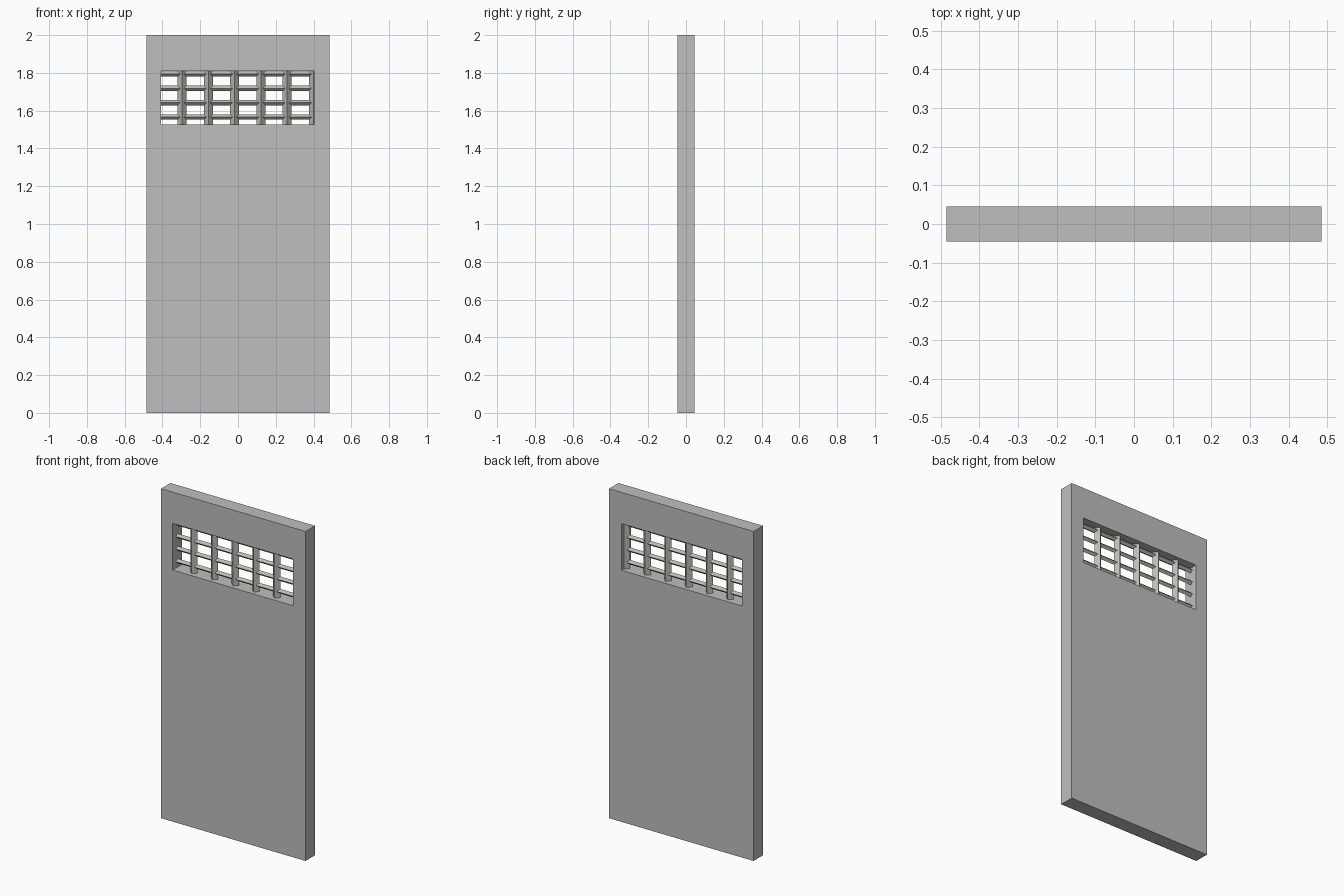
import bpy
import math

if "Cube" in bpy.data.objects:
    bpy.data.objects.remove(bpy.data.objects["Cube"], do_unlink=True)


def make_material(name, colour):
    mat = bpy.data.materials.new(name)
    mat.use_nodes = True
    mat.diffuse_color = colour
    mat.node_tree.nodes["Principled BSDF"].inputs["Base Color"].default_value = colour
    return mat


grey = make_material("door grey", (0.52, 0.52, 0.52, 1))
bar_grey = make_material("bar grey", (0.50, 0.52, 0.47, 1))

WIDTH, DEPTH, HEIGHT = 0.97, 0.09, 2.0
LEFT, RIGHT, BOTTOM, TOP = -0.407, 0.402, 1.527, 1.81


def box(name, x0, x1, z0, z1, depth):
    bpy.ops.mesh.primitive_cube_add(size=1, location=((x0 + x1) / 2, 0, (z0 + z1) / 2))
    obj = bpy.context.object
    obj.name = name
    obj.scale = (x1 - x0, depth, z1 - z0)
    bpy.ops.object.transform_apply(location=False, rotation=False, scale=True)
    return obj


# Door slab with a window opening cut right through
door = box("door_slab", -WIDTH / 2, WIDTH / 2, 0, HEIGHT, DEPTH)
door.data.materials.append(grey)
cutter = box("window_cutter", LEFT, RIGHT, BOTTOM, TOP, DEPTH * 2)
cut = door.modifiers.new("window", "BOOLEAN")
cut.operation = "DIFFERENCE"
cut.solver = "EXACT"
cut.object = cutter
bpy.context.view_layer.objects.active = door
bpy.ops.object.modifier_apply(modifier=cut.name)
bpy.data.objects.remove(cutter, do_unlink=True)


# Four-sided bars turned edge-on to the front
def bar(name, location, length, radius, rotation):
    bpy.ops.mesh.primitive_cylinder_add(vertices=4, radius=radius, depth=length,
                                        location=location, rotation=rotation)
    obj = bpy.context.object
    obj.name = name
    obj.data.materials.append(bar_grey)


mid_x, mid_z = (LEFT + RIGHT) / 2, (BOTTOM + TOP) / 2
for i in range(6):
    bar(f"upright_bar_{i + 1}", (-0.296 + 0.139 * i, 0, mid_z),
        TOP - BOTTOM + 0.02, 0.024, (0, 0, 0))
for i in range(4):
    bar(f"cross_bar_{i + 1}", (mid_x, 0, 1.566 + 0.076 * i),
        RIGHT - LEFT + 0.02, 0.014, (0, math.pi / 2, 0))
